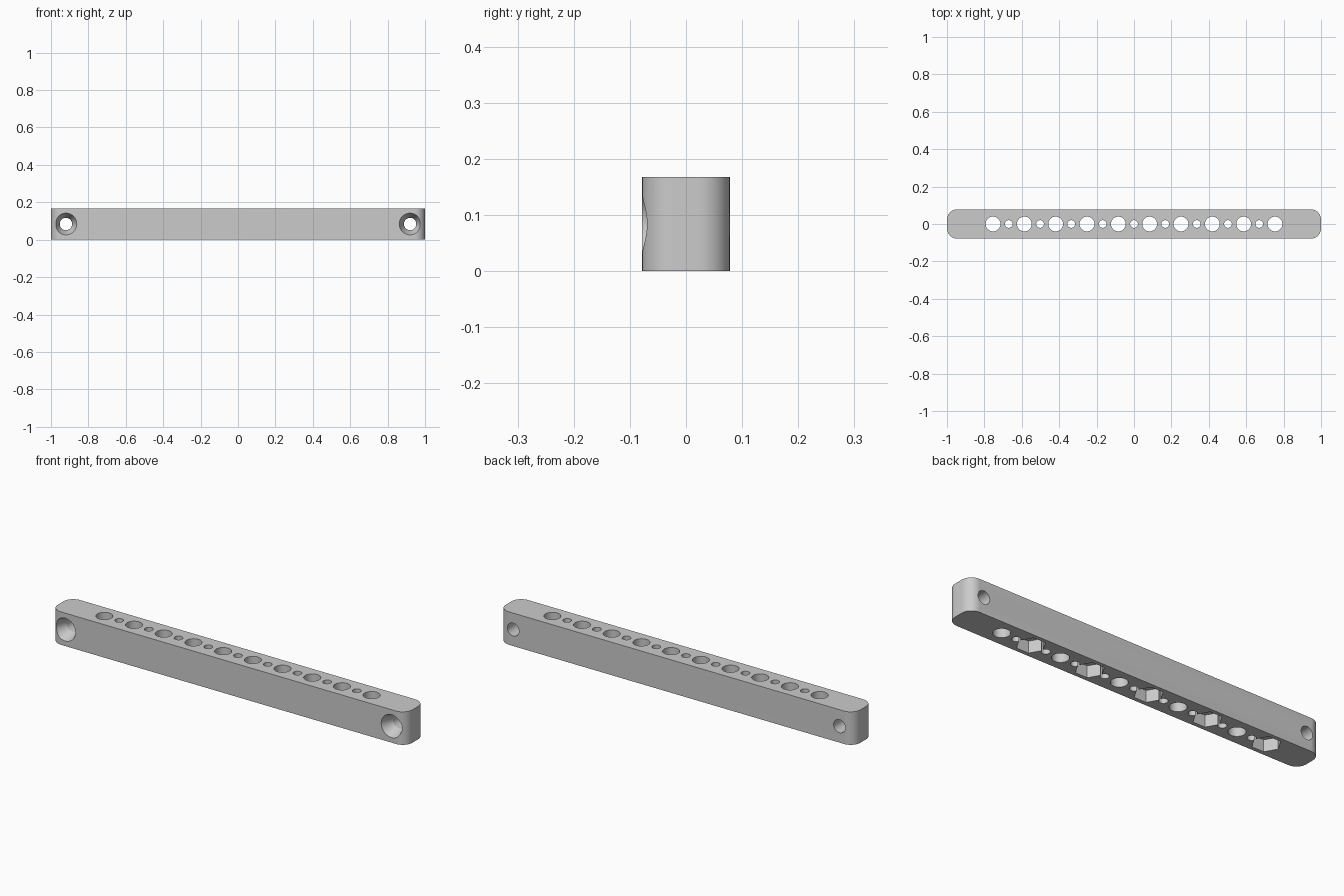
import bpy
import bmesh
from math import pi, sin, cos
from mathutils import Matrix, Vector

if "Cube" in bpy.data.objects:
    bpy.data.objects.remove(bpy.data.objects["Cube"])

HALF_WIDTH, HEIGHT, CORNER = 0.078, 0.168, 0.055
PITCH = 0.1675

grey = bpy.data.materials.new("plain grey")
grey.use_nodes = True
grey.diffuse_color = (0.6, 0.6, 0.6, 1)
grey.node_tree.nodes["Principled BSDF"].inputs["Base Color"].default_value = (0.6, 0.6, 0.6, 1)


def to_object(bm, name):
    bmesh.ops.recalc_face_normals(bm, faces=bm.faces)
    mesh = bpy.data.meshes.new(name)
    bm.to_mesh(mesh)
    bm.free()
    mesh.materials.append(grey)
    obj = bpy.data.objects.new(name, mesh)
    bpy.context.collection.objects.link(obj)
    return obj


def lathe(bm, matrix, profile, sides):
    """Closed turned solid from (radius, height) pairs."""
    rings = []
    for r, h in profile:
        rings.append([bm.verts.new(matrix @ Vector((r * cos(2 * pi * i / sides),
                                                    r * sin(2 * pi * i / sides), h)))
                      for i in range(sides)])
    for a, b in zip(rings, rings[1:]):
        for i in range(sides):
            j = (i + 1) % sides
            bm.faces.new((a[i], a[j], b[j], b[i]))
    bm.faces.new(rings[0][::-1])
    bm.faces.new(rings[-1])


# Bar with rounded vertical corners
bm = bmesh.new()
bmesh.ops.create_cube(bm, size=1)
bmesh.ops.scale(bm, vec=(2, 2 * HALF_WIDTH, HEIGHT), verts=bm.verts)
bmesh.ops.translate(bm, vec=(0, 0, HEIGHT / 2), verts=bm.verts)
upright = [e for e in bm.edges if abs(e.verts[0].co.z - e.verts[1].co.z) > 0.1]
bmesh.ops.bevel(bm, geom=upright, offset=CORNER, segments=12, profile=0.5, affect='EDGES')
bar = to_object(bm, "bar")

# Row of alternating large and small through holes, plus end screw holes
holes = bmesh.new()
for i in range(19):
    radius = 0.0395 if i % 2 == 0 else 0.0205
    place = Matrix.Translation(((i - 9) * PITCH / 2, 0, 0))
    lathe(holes, place, [(radius, -0.05), (radius, HEIGHT + 0.05)], 48)

# Screw holes run front to back, with a countersink on the front
screw = [(0.058, -0.05), (0.058, 0), (0.033, 0.06), (0.033, 0.2)]
for x in (-0.92, 0.92):
    place = Matrix.Translation((x, -HALF_WIDTH, HEIGHT / 2)) @ Matrix.Rotation(-pi / 2, 4, 'X')
    lathe(holes, place, screw, 48)
hole_cutter = to_object(holes, "hole_cutter")

# Hexagonal nut pockets under every other large hole
pockets = bmesh.new()
for i in range(5):
    place = Matrix.Translation(((2 * i - 4.5) * PITCH, 0, 0))
    lathe(pockets, place, [(0.067, -0.05), (0.067, 0.06)], 6)
pocket_cutter = to_object(pockets, "pocket_cutter")

# Cut the bar
bpy.context.view_layer.objects.active = bar
for cutter in (hole_cutter, pocket_cutter):
    cutter.hide_render = True
    mod = bar.modifiers.new(cutter.name, 'BOOLEAN')
    mod.operation = 'DIFFERENCE'
    mod.solver = 'EXACT'
    mod.object = cutter
    bpy.ops.object.modifier_apply(modifier=mod.name)
    bpy.data.objects.remove(cutter)

# Smooth curved walls, sharp rims
bpy.ops.object.select_all(action='DESELECT')
bar.select_set(True)
bpy.ops.object.shade_smooth_by_angle(angle=pi / 9)
